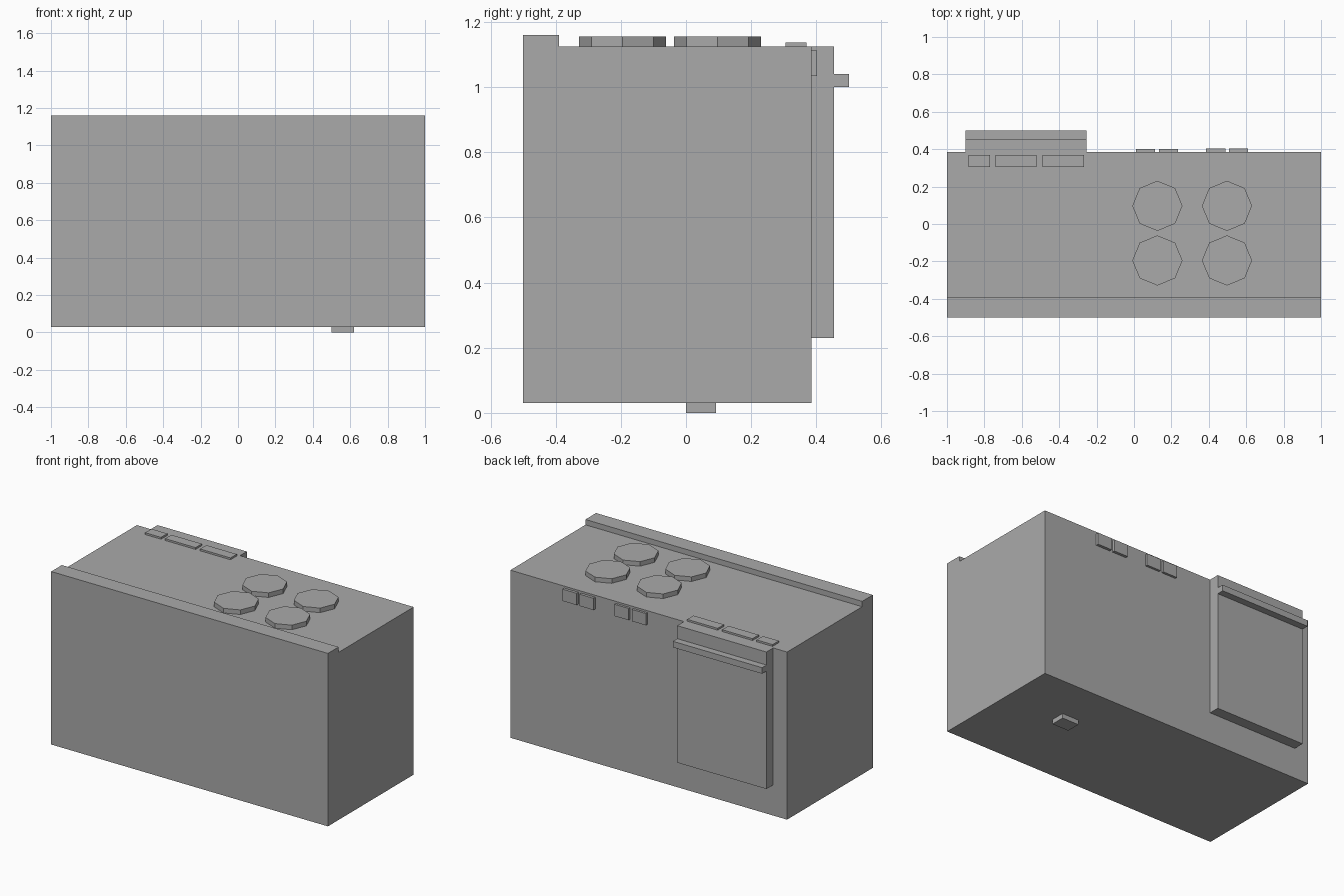
import bpy
import bmesh
import math

if "Cube" in bpy.data.objects:
    bpy.data.objects.remove(bpy.data.objects["Cube"], do_unlink=True)

grey = bpy.data.materials.new("plain_grey")
grey.use_nodes = True
colour = (0.4, 0.4, 0.4, 1)
grey.diffuse_color = colour
grey.node_tree.nodes["Principled BSDF"].inputs["Base Color"].default_value = colour


def prism(name, outline, sweep):
    """Sweep a flat outline of 3D points along a vector into a closed solid."""
    bm = bmesh.new()
    cap = bm.faces.new([bm.verts.new(p) for p in outline])
    swept = bmesh.ops.extrude_face_region(bm, geom=[cap], use_keep_orig=True)["geom"]
    moved = [g for g in swept if isinstance(g, bmesh.types.BMVert)]
    bmesh.ops.translate(bm, vec=sweep, verts=moved)
    bmesh.ops.recalc_face_normals(bm, faces=bm.faces[:])
    mesh = bpy.data.meshes.new(name)
    bm.to_mesh(mesh)
    bm.free()
    mesh.materials.append(grey)
    bpy.context.collection.objects.link(bpy.data.objects.new(name, mesh))


def box(name, xs, ys, zs):
    (x0, x1), (y0, y1), (z0, z1) = xs, ys, zs
    outline = [(x0, y0, z0), (x1, y0, z0), (x1, y1, z0), (x0, y1, z0)]
    prism(name, outline, (0, 0, z1 - z0))


FRONT, BACK, BASE, TOP = -0.5, 0.385, 0.03, 1.125

# Cabinet with the raised ledge, as one side profile swept along x
profile = [(FRONT, BASE), (BACK, BASE), (BACK, TOP), (-0.39, TOP), (-0.39, 1.16), (FRONT, 1.16)]
prism("cabinet", [(-1, y, z) for y, z in profile], (2, 0, 0))

# Oven door and its handle
door_x = (-0.9, -0.255)
box("oven_door", door_x, (BACK, 0.455), (0.23, TOP))
box("door_handle", door_x, (0.455, 0.5), (1.0, 1.04))

# Four octagonal burners with corners on the axes
RADIUS = 0.134
angles = [i * math.pi / 4 for i in range(8)]
for row, y in (("front", -0.195), ("rear", 0.097)):
    for col, x in (("right", 0.125), ("left", 0.497)):
        outline = [(x + RADIUS * math.cos(a), y + RADIUS * math.sin(a), TOP) for a in angles]
        prism(f"burner_{row}_{col}", outline, (0, 0, 0.03))

# Control plates on the worktop above the door
for i, xs in enumerate([(-0.885, -0.77), (-0.74, -0.52), (-0.488, -0.268)]):
    box(f"top_panel_{i + 1}", xs, (0.305, 0.37), (TOP, 1.137))

# Square burner switches in two pairs
for i, (x, depth) in enumerate([(0.01, 0.015), (0.134, 0.015), (0.386, 0.018), (0.508, 0.018)]):
    box(f"burner_switch_{i + 1}", (x, x + 0.102), (BACK, BACK + depth), (1.035, 1.112))

# Foot under the base
box("foot", (0.5, 0.62), (0.0, 0.092), (0.0, BASE))
